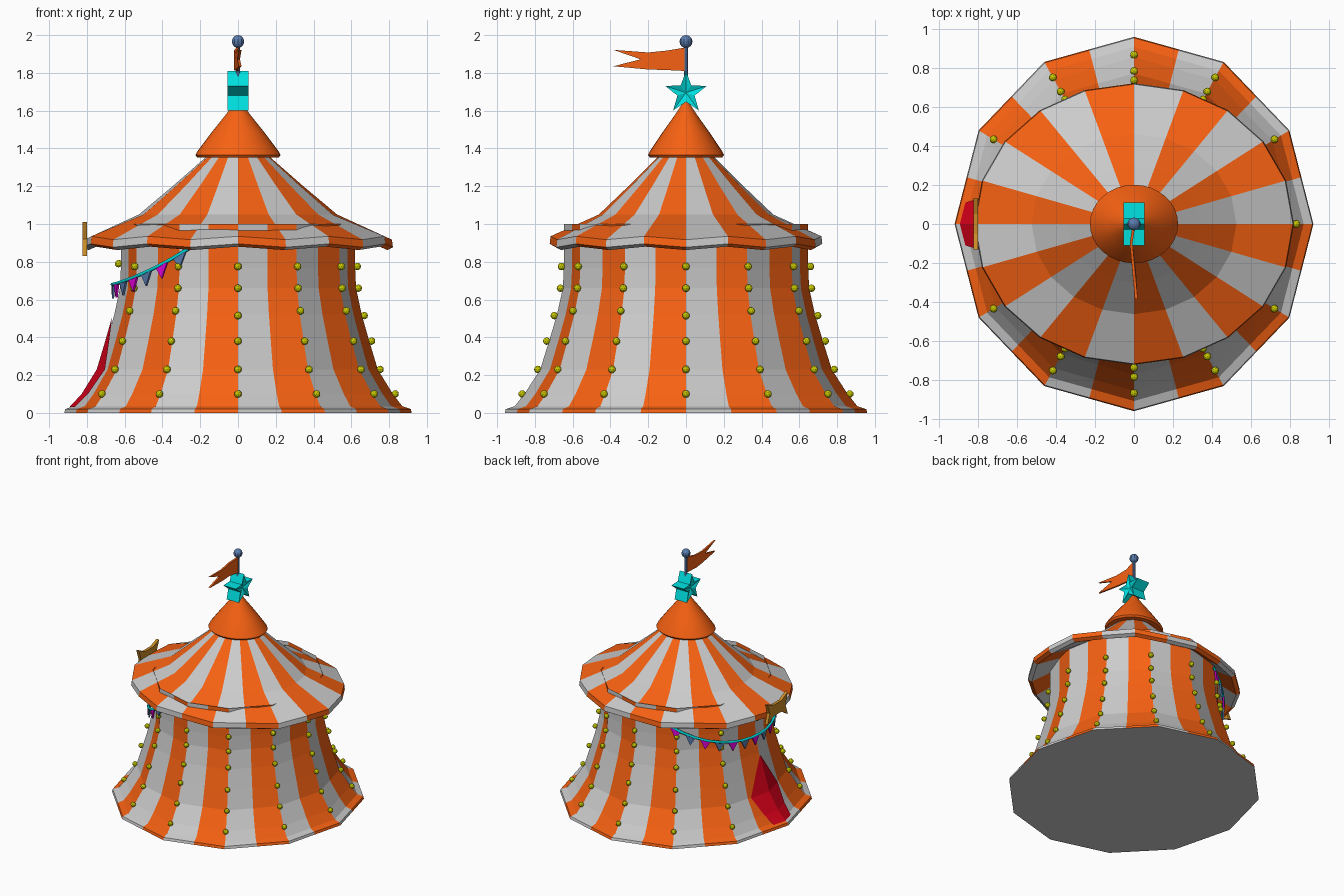
import bpy, bmesh
from math import sin, cos, pi, radians
from mathutils import Vector

if "Cube" in bpy.data.objects:
    bpy.data.objects.remove(bpy.data.objects["Cube"])


def mat(name, r, g, b):
    m = bpy.data.materials.new(name)
    m.diffuse_color = (r, g, b, 1)
    m.use_nodes = True
    m.node_tree.nodes["Principled BSDF"].inputs["Base Color"].default_value = m.diffuse_color
    return m


GREY = mat("canvas_grey", .6, .6, .6)
ORANGE = mat("canvas_orange", .93, .12, .006)
YELLOW = mat("bulb_yellow", .6, .6, 0)
TEAL = mat("teal", 0, .75, .75)
BLUE = mat("steel_blue", .1, .2, .42)
PINK = mat("magenta", .8, 0, .75)
RED = mat("red", .7, 0, .01)
GOLD = mat("gold", .6, .26, .02)


def finish(name, bm, mats):
    bmesh.ops.recalc_face_normals(bm, faces=bm.faces)
    me = bpy.data.meshes.new(name)
    bm.to_mesh(me)
    bm.free()
    for m in mats:
        me.materials.append(m)
    ob = bpy.data.objects.new(name, me)
    bpy.context.collection.objects.link(ob)
    return ob


def lathe(name, profile, n, sy, mats, radial=lambda k: 1, lift=lambda k, i: 0,
          stripe=lambda k: 0, cap=False):
    """Revolve (radius, z) points from the front, one material per column."""
    bm = bmesh.new()
    cols = []
    for k in range(n):
        a = -pi / 2 + 2 * pi * k / n
        cols.append([bm.verts.new((r * radial(k) * cos(a), r * radial(k) * sin(a) * sy, z + lift(k, i)))
                     for i, (r, z) in enumerate(profile)])
    for k in range(n):
        c, d = cols[k], cols[(k + 1) % n]
        for i in range(len(profile) - 1):
            bm.faces.new((c[i], d[i], d[i + 1], c[i + 1])).material_index = stripe(k)
    if cap:
        bm.faces.new([c[0] for c in cols])
    return finish(name, bm, mats)


def slab(name, pts, x, thick, m, warp=lambda y: 0):
    """Extrude a (y, z) outline along x."""
    bm = bmesh.new()
    a, b = [[bm.verts.new((x + s * thick / 2 + warp(y), y, z)) for y, z in pts] for s in (-1, 1)]
    bm.faces.new(a)
    bm.faces.new(b[::-1])
    for i in range(len(pts)):
        j = (i + 1) % len(pts)
        bm.faces.new((a[i], a[j], b[j], b[i]))
    return finish(name, bm, [m])


# Twelve-sided flared wall with hem, two stripes per side
WALL = [(.92, 0), (.915, .02), (.87, .035), (.82, .1), (.74, .23), (.695, .38),
        (.655, .52), (.625, .66), (.62, .77), (.62, 1.0)]
WALL_SY = 1.043
lathe("tent_wall", WALL, 24, WALL_SY, [GREY, ORANGE],
      radial=lambda k: cos(pi / 12) if k % 2 else 1, stripe=lambda k: k % 2, cap=True)


def wall_r(z):
    for (r0, z0), (r1, z1) in zip(WALL, WALL[1:]):
        if z0 <= z <= z1:
            return r0 + (r1 - r0) * (z - z0) / (z1 - z0)


# Twenty-stripe roof with scalloped valance and underside
ROOF = [(.14, 1.38), (.34, 1.205), (.525, 1.05), (.815, .935), (.82, .895), (.79, .88), (.58, .99)]
lathe("tent_roof", ROOF, 20, .88, [ORANGE, GREY],
      lift=lambda k, i: -.018 * (k % 2) if i in (3, 4, 5) else 0, stripe=lambda k: k % 2)

# Smooth peak cap
cap = lathe("peak_cap", [(.15, 1.355), (.215, 1.352), (.226, 1.365), (.215, 1.385), (.14, 1.485),
                         (.06, 1.585), (.012, 1.65)], 32, .89, [ORANGE])
bpy.context.view_layer.objects.active = cap
cap.select_set(True)
bpy.ops.object.shade_smooth_by_angle(angle=radians(40))

# Light bulbs along the wall corners, one above the door
bm = bmesh.new()
for k in range(12):
    a = radians(30 * k)
    for z in ([.79] if k == 6 else [.1, .23, .38, .515 if k % 3 == 0 else .54, .66, .775]):
        r = wall_r(z) + .012
        g = bmesh.ops.create_icosphere(bm, subdivisions=2, radius=.02)
        bmesh.ops.translate(bm, verts=g["verts"], vec=(r * cos(a), r * sin(a) * WALL_SY, z))
finish("light_bulbs", bm, [YELLOW])

# Red door folded over the left corner, following the wall flare
bm = bmesh.new()
rows = [(.03, .11), (.1, .13), (.23, .17), (.38, .08), (.5, .005)]
grid = []
for z, w in rows:
    r = wall_r(z) + .008
    grid.append([bm.verts.new((-r + abs(y) * .257, y, z)) for y in (-w, 0, w)])
for lo, hi in zip(grid, grid[1:]):
    for i in (0, 1):
        bm.faces.new((lo[i], lo[i + 1], hi[i + 1], hi[i]))
finish("door", bm, [RED])

# Ribbon sign over the door
slab("door_sign", [(.13, 1.0), (.05, .97), (-.05, .97), (-.13, 1.01), (-.1, .92), (-.13, .83),
                   (-.05, .88), (.05, .88), (.13, .84), (.1, .92)], -.812, .024, GOLD)


# Bunting: sagging cord around the left side with hanging pennants
def cord(t):
    a = pi + t * radians(67)
    return Vector((.665 * cos(a), .655 * sin(a), .68 + .19 * abs(t) ** 2.4))


cu = bpy.data.curves.new("bunting_cord", "CURVE")
cu.dimensions = "3D"
cu.bevel_depth = .01
cu.bevel_resolution = 1
sp = cu.splines.new("POLY")
sp.points.add(16)
for i, p in enumerate(sp.points):
    p.co = (*cord(-1 + i / 8), 1)
cu.materials.append(TEAL)
bpy.context.collection.objects.link(bpy.data.objects.new("bunting_cord", cu))

bm = bmesh.new()
for i in range(14):
    t = -.93 + i * 1.86 / 13
    a, b = cord(t - .052), cord(t + .052)
    tip = (a + b) / 2 - Vector((0, 0, .075))
    out = Vector((a.x + b.x, a.y + b.y, 0)).normalized() * .006
    f = [bm.verts.new(p + out) for p in (a, b, tip)]
    g = [bm.verts.new(p - out) for p in (a, b, tip)]
    faces = [bm.faces.new(f), bm.faces.new(g[::-1])]
    faces += [bm.faces.new((f[j], g[j], g[(j + 1) % 3], f[(j + 1) % 3])) for j in range(3)]
    for fc in faces:
        fc.material_index = i % 2
finish("bunting_pennants", bm, [PINK, BLUE])

# Star with dished faces
bm = bmesh.new()
star = [((.115 if i % 2 == 0 else .048) * sin(i * pi / 5),
         1.695 + (.115 if i % 2 == 0 else .048) * cos(i * pi / 5)) for i in range(10)]
sides = [[bm.verts.new((x, y, z)) for y, z in star] for x in (-.055, .055)]
hubs = [bm.verts.new((x, 0, 1.695)) for x in (-.035, .035)]
for i in range(10):
    j = (i + 1) % 10
    bm.faces.new((sides[0][i], sides[0][j], sides[1][j], sides[1][i]))
    for s, h in zip(sides, hubs):
        bm.faces.new((s[i], s[j], h))
finish("star", bm, [TEAL])

# Flag pole with ball finial
bm = bmesh.new()
g = bmesh.ops.create_cone(bm, cap_ends=True, segments=8, radius1=.011, radius2=.011, depth=.35)
bmesh.ops.translate(bm, verts=g["verts"], vec=(0, 0, 1.785))
g = bmesh.ops.create_uvsphere(bm, u_segments=10, v_segments=8, radius=.034)
bmesh.ops.translate(bm, verts=g["verts"], vec=(0, 0, 1.966))
finish("flag_pole", bm, [BLUE])

# Swallowtail flag
slab("flag", [(0, 1.935), (-.1, 1.918), (-.2, 1.908), (-.385, 1.922), (-.24, 1.872), (-.385, 1.835),
              (-.2, 1.818), (-.1, 1.815), (0, 1.81)], 0, .014, ORANGE,
     warp=lambda y: -.015 * sin(-y * 14))
